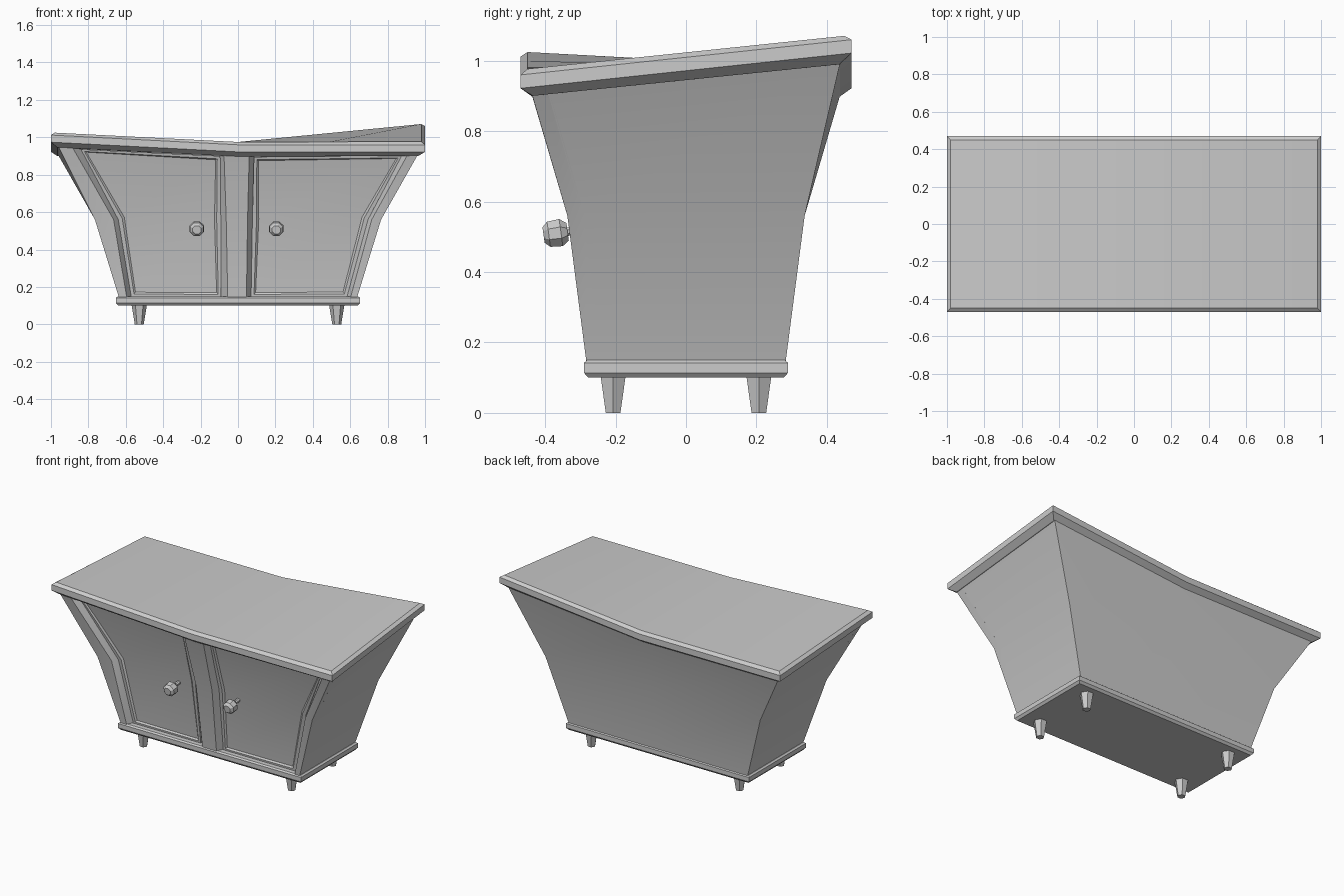
import bpy, bmesh
from math import sin, cos, pi, radians
from mathutils import Vector, Matrix

if "Cube" in bpy.data.objects:
    bpy.data.objects.remove(bpy.data.objects["Cube"])

# Shared shape: half widths, half depths and heights at the floor, bend and top of the body
HX = (0.637, 0.765, 0.965)
HY = (0.283, 0.337, 0.44)
Z = (0.145, 0.56, 0.91)
RECESS = 0.045


def lift(x, y):
    """Crooked top: front left and back right corners are raised."""
    v = y / 0.94
    return -x * 0.052 * (0.5 - v) if x < 0 else x * 0.1 * (0.5 + v)


def finish(name, bm, smooth=True):
    bmesh.ops.recalc_face_normals(bm, faces=bm.faces)
    me = bpy.data.meshes.new(name)
    bm.to_mesh(me)
    bm.free()
    ob = bpy.data.objects.new(name, me)
    bpy.context.collection.objects.link(ob)
    if smooth:
        bpy.ops.object.select_all(action='DESELECT')
        ob.select_set(True)
        bpy.context.view_layer.objects.active = ob
        bpy.ops.object.shade_smooth_by_angle(angle=radians(20))
    return ob


def loft(rings):
    """Skin rings made of a front row then the same back row; close the ends with quads."""
    bm = bmesh.new()
    vs = [[bm.verts.new(p) for p in r] for r in rings]
    n = len(vs[0])
    for a, b in zip(vs, vs[1:]):
        for i in range(n):
            j = (i + 1) % n
            bm.faces.new((a[i], a[j], b[j], b[i]))
    for r in (vs[0], vs[-1]):
        for i in range(n // 2 - 1):
            bm.faces.new((r[i], r[i + 1], r[n - 2 - i], r[n - 1 - i]))
    bmesh.ops.recalc_face_normals(bm, faces=bm.faces)
    return bm


def ring(front, yf, back, yb, z, k):
    """k blends in the crooked top height."""
    pts = [(x, yf) for x in front] + [(x, yb) for x in reversed(back)]
    return [(x, y, z + k * lift(x, y)) for x, y in pts]


def upright(front, back, y0, y1, top=0.0):
    """Piece of the front that follows the bent body, depths measured from its face."""
    return loft([ring(front[i], y0 - HY[i], back[i], y1 - HY[i],
                      Z[i] + (top if i == 2 else 0), float(i == 2)) for i in range(3)])


def lathe(name, profile, sides, matrix):
    bm = bmesh.new()
    vs = [[bm.verts.new(matrix @ Vector((r * cos(2 * pi * i / sides), r * sin(2 * pi * i / sides), z)))
           for i in range(sides)] for r, z in profile]
    for a, b in zip(vs, vs[1:]):
        for i in range(sides):
            j = (i + 1) % sides
            bm.faces.new((a[i], a[j], b[j], b[i]))
    bm.faces.new(vs[0])
    bm.faces.new(vs[-1])
    return finish(name, bm, False)


def slab(name, hx, hy, profile, k):
    """Board with chamfered edges; profile is (edge inset, height)."""
    rings = []
    for d, z in profile:
        xs = [f * (hx - d) for f in (-1, -0.5, 0, 0.5, 1)]
        rings.append(ring(xs, d - hy, xs, hy - d, z, k))
    return finish(name, loft(rings))


# Table top and plinth
slab("table_top", 1.0, 0.47, [(0.035, 0.897), (0, 0.922), (0, 0.96), (0.02, 0.975)], 1.0)
slab("plinth", 0.652, 0.29, [(0.012, 0.10), (0, 0.114), (0, 0.142), (0.01, 0.15)], 0.0)

# Body, with its front set back behind the posts
body = []
for i in range(3):
    xs = (-HX[i], 0, HX[i])
    body.append(ring(xs, RECESS - HY[i], xs, HY[i], Z[i], float(i == 2)))
finish("body", loft(body))

# Corner posts and centre post: front edges, then wider back edges
posts = {
    "left_post": ([(-HX[0], -0.595), (-HX[1], -0.665), (-HX[2], -0.89)],
                  [(-HX[0], -0.565), (-HX[1], -0.635), (-HX[2], -0.835)]),
    "right_post": ([(0.602, HX[0]), (0.715, HX[1]), (0.91, HX[2])],
                   [(0.577, HX[0]), (0.69, HX[1]), (0.87, HX[2])]),
    "centre_post": ([(-0.055, 0.045), (-0.063, 0.051), (-0.075, 0.06)],
                    [(-0.095, 0.075), (-0.097, 0.082), (-0.1, 0.09)]),
}
for name, (front, back) in posts.items():
    finish(name, upright(front, back, 0.0, RECESS + 0.005))

# Doors with a sunk panel
doors = {
    "left_door": [(-0.57, -0.09), (-0.64, -0.092), (-0.84, -0.095)],
    "right_door": [(0.07, 0.582), (0.077, 0.695), (0.085, 0.875)],
}
for name, xs in doors.items():
    bm = upright(xs, xs, 0.034, RECESS + 0.01, -0.015)
    bm.normal_update()
    face = [f for f in bm.faces if f.normal.y < -0.7]
    bmesh.ops.inset_region(bm, faces=face, thickness=0.022, depth=0)
    bmesh.ops.inset_region(bm, faces=face, thickness=0.012, depth=-0.009)
    finish(name, bm)

# Knobs, tilted to face the same way as the doors
knob = [(0.013, -0.10), (0.013, -0.034), (0.027, -0.034), (0.042, -0.015), (0.039, 0.02), (0.024, 0.035)]
for name, x in (("left_knob", -0.22), ("right_knob", 0.205)):
    m = Matrix.Translation((x, -0.37, 0.51)) @ Matrix.Rotation(radians(98), 4, 'X')
    lathe(name, knob, 8, m @ Matrix.Rotation(pi / 8, 4, 'Z'))

# Six-sided tapered legs
for side, sx in (("left", -1), ("right", 1)):
    for end, sy in (("front", -1), ("back", 1)):
        lathe(f"{end}_{side}_leg", [(0.024, 0), (0.041, 0.105)], 6,
              Matrix.Translation((0.528 * sx, 0.207 * sy, 0)))
